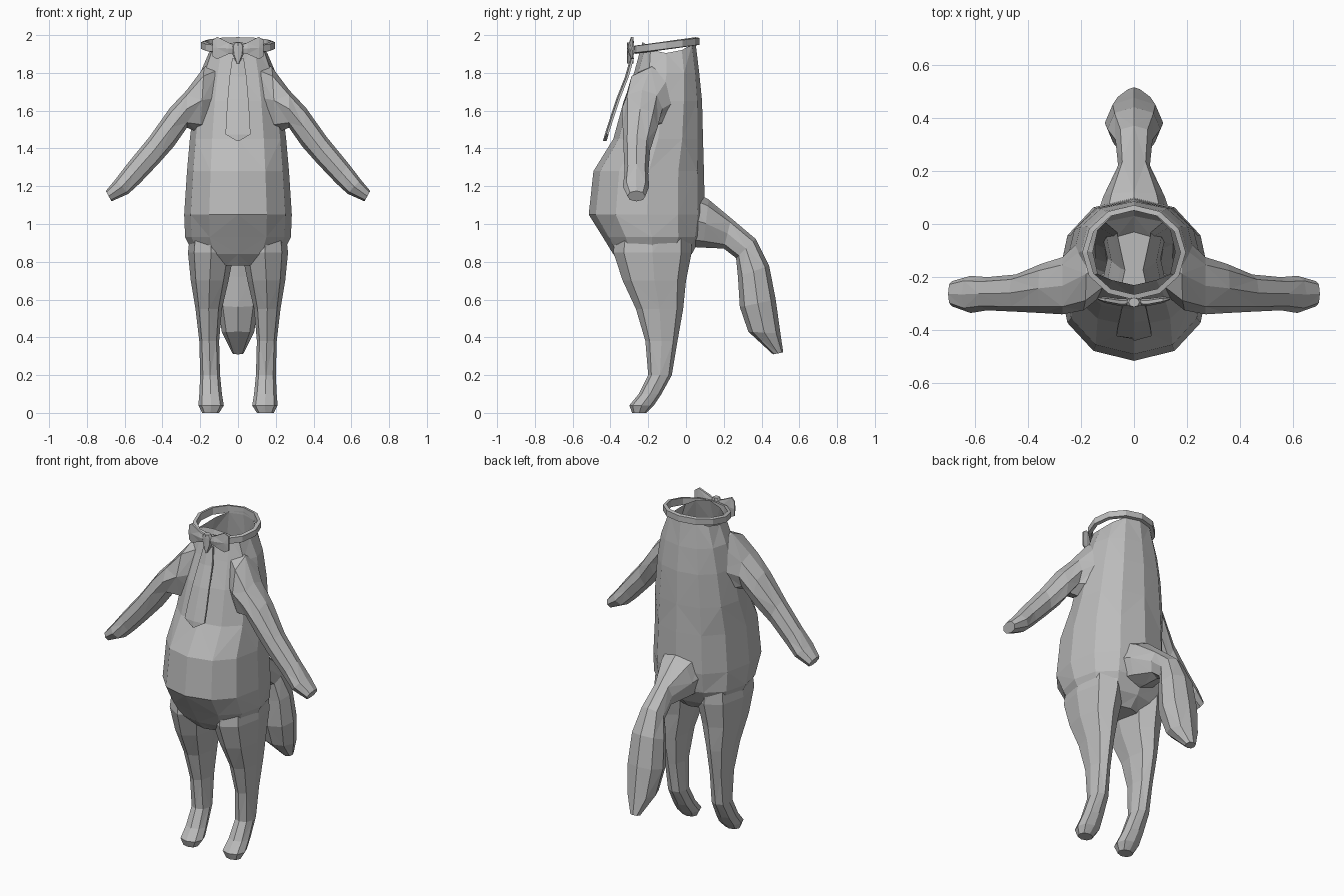
import bpy, bmesh, math
from mathutils import Vector as V

if "Cube" in bpy.data.objects:
    bpy.data.objects.remove(bpy.data.objects["Cube"])

grey = bpy.data.materials.new("grey")
grey.diffuse_color = (0.5, 0.5, 0.5, 1)
grey.use_nodes = True
grey.node_tree.nodes["Principled BSDF"].inputs["Base Color"].default_value = grey.diffuse_color


def finish(name, bm):
    bmesh.ops.recalc_face_normals(bm, faces=bm.faces[:])
    me = bpy.data.meshes.new(name)
    bm.to_mesh(me)
    bm.free()
    me.materials.append(grey)
    ob = bpy.data.objects.new(name, me)
    bpy.context.collection.objects.link(ob)
    return ob


def loft(name, rows, n, power=1.0):
    """Closed low-poly tube. Each row is (centre, half axis u, half axis v)."""
    bm = bmesh.new()
    rings = []
    for c, u, v in rows:
        ring = []
        for i in range(n):
            a = 2 * math.pi * i / n
            p, q = math.cos(a), math.sin(a)
            p = math.copysign(abs(p) ** power, p) if abs(p) > 1e-6 else 0
            q = math.copysign(abs(q) ** power, q) if abs(q) > 1e-6 else 0
            ring.append(bm.verts.new(V(c) + V(u) * p + V(v) * q))
        rings.append(ring)
    for k, (r, s) in enumerate(zip(rings, rings[1:])):
        for i in range(n):
            j = (i + 1) % n
            if (i + k) % 2:
                bm.faces.new((r[i], r[j], s[j]))
                bm.faces.new((r[i], s[j], s[i]))
            else:
                bm.faces.new((r[i], r[j], s[i]))
                bm.faces.new((r[j], s[j], s[i]))
    bm.faces.new(rings[0])
    bm.faces.new(rings[-1])
    return finish(name, bm)


# Torso: z, front y, back y, half width
torso = [(1.94, -.26, .05, .155), (1.80, -.275, .07, .20), (1.65, -.33, .085, .23),
         (1.45, -.385, .09, .255), (1.28, -.49, .095, .27), (1.05, -.515, .10, .285),
         (.93, -.44, .08, .28), (.84, -.385, .03, .235), (.78, -.33, -.03, .12)]
body = loft("body", [((0, (f + b) / 2, z), (0, (b - f) / 2, 0), (w, 0, 0))
                     for z, f, b, w in torso], 12, .9)

# Legs: z, inner x, outer x, front y, back y
leg = [(1.06, .06, .24, -.36, .02), (.85, .02, .265, -.385, .03), (.70, .05, .25, -.335, 0),
       (.55, .085, .225, -.265, -.015), (.38, .10, .205, -.215, -.045), (.20, .095, .20, -.20, -.075),
       (.10, .085, .205, -.25, -.13), (.04, .075, .21, -.30, -.17), (0, .10, .19, -.285, -.21)]
# Arms: upper x z, lower x z, front y, back y
arm = [(.10, 1.87, .12, 1.47, -.26, -.01), (.18, 1.83, .20, 1.48, -.325, -.05),
       (.27, 1.71, .27, 1.51, -.34, -.125), (.36, 1.615, .34, 1.41, -.335, -.15),
       (.47, 1.46, .42, 1.32, -.33, -.19), (.585, 1.32, .52, 1.215, -.325, -.20),
       (.65, 1.235, .58, 1.16, -.335, -.195), (.70, 1.175, .67, 1.12, -.31, -.215)]
# Tail: upper y z, lower y z, half width
tail = [(.0, 1.19, 0, .88, .15), (.12, 1.13, .09, .875, .115), (.24, 1.03, .20, .87, .06),
        (.37, .92, .265, .82, .07), (.44, .78, .275, .72, .10), (.475, .60, .285, .56, .11),
        (.50, .42, .33, .43, .085), (.515, .32, .46, .31, .03)]

limbs = [loft("tail", [((0, (a + c) / 2, (b + d) / 2), (0, (a - c) / 2, (b - d) / 2), (w, 0, 0))
                       for a, b, c, d, w in tail], 8, .9)]
for s in (-1, 1):
    limbs.append(loft("leg", [((s * (i + o) / 2, (f + b) / 2, z), (s * (o - i) / 2, 0, 0),
                               (0, (b - f) / 2, 0)) for z, i, o, f, b in leg], 8, .9))
    limbs.append(loft("arm", [((s * (a + c) / 2, (f + g) / 2, (b + d) / 2),
                               (s * (a - c) / 2, 0, (b - d) / 2), (0, (g - f) / 2, 0))
                              for a, b, c, d, f, g in arm], 8, .9))

# Fuse the limbs into the torso so the hollow inside stays clean
for limb in limbs:
    m = body.modifiers.new("join", "BOOLEAN")
    m.operation, m.solver, m.object = "UNION", "EXACT", limb
    bpy.context.view_layer.objects.active = body
    bpy.ops.object.modifier_apply(modifier=m.name)
    bpy.data.objects.remove(limb)

# Open the neck, with raised points at the front and back of the rim
bm = bmesh.new()
bm.from_mesh(body.data)
bmesh.ops.delete(bm, geom=[f for f in bm.faces if f.calc_center_median().z > 1.93 and f.normal.z > .9],
                 context="FACES")
for v in bm.verts:
    if v.co.z > 1.93:
        a = math.atan2(v.co.x, v.co.y + .105)
        v.co.z += .03 * math.cos(2 * a) - .005
        if v.co.y < -.24:
            v.co.y += .03
bm.to_mesh(body.data)
bm.free()

# Collar: tilted band around the neck
bm = bmesh.new()
rings = []
for i in range(12):
    a = 2 * math.pi * i / 12
    rings.append([bm.verts.new(((.175 + d) * math.sin(a), -.107 - (.158 + d) * math.cos(a),
                                1.945 - .022 * math.cos(a) + h))
                  for d, h in ((0, -.022), (.02, -.018), (.02, .018), (0, .022))])
for r, q in zip(rings, rings[1:] + rings[:1]):
    for k in range(4):
        bm.faces.new((r[k], r[k - 1], q[k - 1], q[k]))
finish("collar", bm)

# Bow: two flared wings and a knot
for s in (-1, 1):
    loft("bow_wing", [((s * x, y, z), (0, d, 0), (0, 0, h)) for x, y, z, d, h in
                      ((.01, -.292, 1.925, .012, .022), (.05, -.295, 1.93, .014, .035),
                       (.11, -.285, 1.932, .012, .068), (.135, -.28, 1.93, .005, .05))], 6)
loft("bow_knot", [((0, -.295, z), (w, 0, 0), (0, .018, 0)) for z, w in
                  ((1.96, .02), (1.94, .035), (1.90, .03), (1.85, .008))], 8)

# Necktie: thin curved strip widening to a pointed end
strip = [(1.88, -.287, .03), (1.78, -.315, .045), (1.66, -.362, .055),
         (1.55, -.398, .063), (1.475, -.422, .066), (1.44, -.432, .008)]
bm = bmesh.new()
rings = [[bm.verts.new((x * w, y + d, z)) for x, d in ((-1, 0), (0, -.008), (1, 0), (1, .012), (-1, .012))]
         for z, y, w in strip]
for r, q in zip(rings, rings[1:]):
    for k in range(5):
        bm.faces.new((r[k], r[k - 1], q[k - 1], q[k]))
bm.faces.new(rings[0])
bm.faces.new(rings[-1])
finish("necktie", bm)
